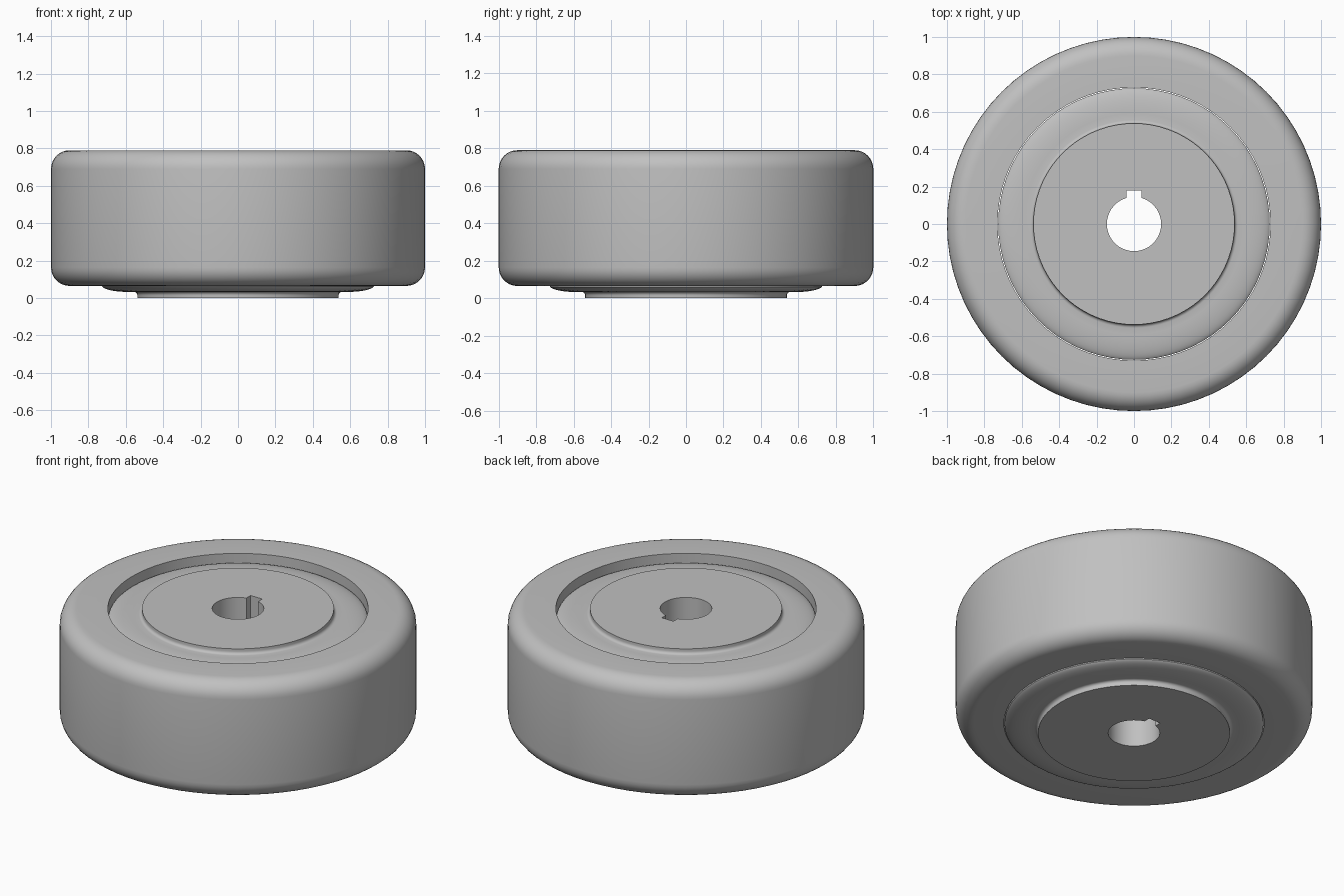
import bpy
import bmesh
from math import sin, cos, pi, radians, sqrt

cube = bpy.data.objects.get("Cube")
if cube:
    bpy.data.objects.remove(cube)

HEIGHT = 0.79
SEGMENTS = 72

grey = bpy.data.materials.new("plain grey")
grey.use_nodes = True
COLOUR = (0.53, 0.53, 0.53, 1)
grey.diffuse_color = COLOUR
grey.node_tree.nodes["Principled BSDF"].inputs["Base Color"].default_value = COLOUR


def arc(cr, cz, rad_r, rad_z, start, end, steps=8):
    """Points of an elliptical arc in the (radius, z) plane, angles in degrees."""
    angles = [radians(start + (end - start) * i / steps) for i in range(steps + 1)]
    return [(cr + rad_r * cos(a), cz + rad_z * sin(a)) for a in angles]


def finish(name, bm):
    bmesh.ops.recalc_face_normals(bm, faces=bm.faces)
    mesh = bpy.data.meshes.new(name)
    bm.to_mesh(mesh)
    bm.free()
    mesh.materials.append(grey)
    obj = bpy.data.objects.new(name, mesh)
    bpy.context.collection.objects.link(obj)
    return obj


def lathe(name, profile, closed):
    """Spin a profile about z; an open profile gets flat end caps."""
    bm = bmesh.new()
    rings = [[bm.verts.new((r * cos(2 * pi * i / SEGMENTS), r * sin(2 * pi * i / SEGMENTS), z))
              for i in range(SEGMENTS)] for r, z in profile]
    pairs = list(zip(rings, rings[1:]))
    if closed:
        pairs.append((rings[-1], rings[0]))
    else:
        bm.faces.new(rings[0])
        bm.faces.new(rings[-1])
    for a, b in pairs:
        for i in range(SEGMENTS):
            j = (i + 1) % SEGMENTS
            bm.faces.new((a[i], a[j], b[j], b[i]))
    return finish(name, bm)


def smooth(obj):
    bpy.ops.object.select_all(action='DESELECT')
    obj.select_set(True)
    bpy.context.view_layer.objects.active = obj
    bpy.ops.object.shade_smooth_by_angle(angle=radians(35))


# Tyre: a thick ring with rounded outer edges
INNER, BOTTOM, FILLET = 0.73, 0.065, 0.1
tyre_profile = [(INNER, BOTTOM)]
tyre_profile += arc(1 - FILLET, BOTTOM + FILLET, FILLET, FILLET, -90, 0)
tyre_profile += arc(1 - FILLET, HEIGHT - FILLET, FILLET, FILLET, 0, 90)
tyre_profile += [(INNER, HEIGHT)]
tyre = lathe("tyre", tyre_profile, True)
smooth(tyre)

# Wheel core: raised hub, filleted step and domed web, mirrored top to bottom
half = [(0.538, 0), (0.538, 0.015)]
half += arc(0.556, 0.015, 0.018, 0.018, 180, 90, 4)
half += arc(0.59, 0.068, 0.139, 0.035, -90, -12, 10)
core_profile = half + [(r, HEIGHT - z) for r, z in reversed(half)]
core = lathe("wheel_core", core_profile, False)

# Shaft bore with a keyway on the back side
BORE, KEY_HALF, KEY_TOP = 0.145, 0.04, 0.18
key_foot = sqrt(BORE ** 2 - KEY_HALF ** 2)
bm = bmesh.new()
outline = [(-KEY_HALF, key_foot), (-KEY_HALF, KEY_TOP), (KEY_HALF, KEY_TOP), (KEY_HALF, key_foot)]
start = 74.0
for i in range(1, 40):
    a = radians(start - (360 - 2 * (90 - start)) * i / 40)
    outline.append((BORE * cos(a), BORE * sin(a)))
face = bm.faces.new([bm.verts.new((x, y, -0.1)) for x, y in outline])
extruded = bmesh.ops.extrude_face_region(bm, geom=[face])["geom"]
bmesh.ops.translate(bm, vec=(0, 0, HEIGHT + 0.2),
                    verts=[v for v in extruded if isinstance(v, bmesh.types.BMVert)])
cutter = finish("bore_cutter", bm)
cutter.hide_render = True

cut = core.modifiers.new("bore", 'BOOLEAN')
cut.operation = 'DIFFERENCE'
cut.solver = 'EXACT'
cut.object = cutter
bpy.context.view_layer.objects.active = core
core.select_set(True)
bpy.ops.object.modifier_apply(modifier=cut.name)
bpy.data.objects.remove(cutter)
smooth(core)
